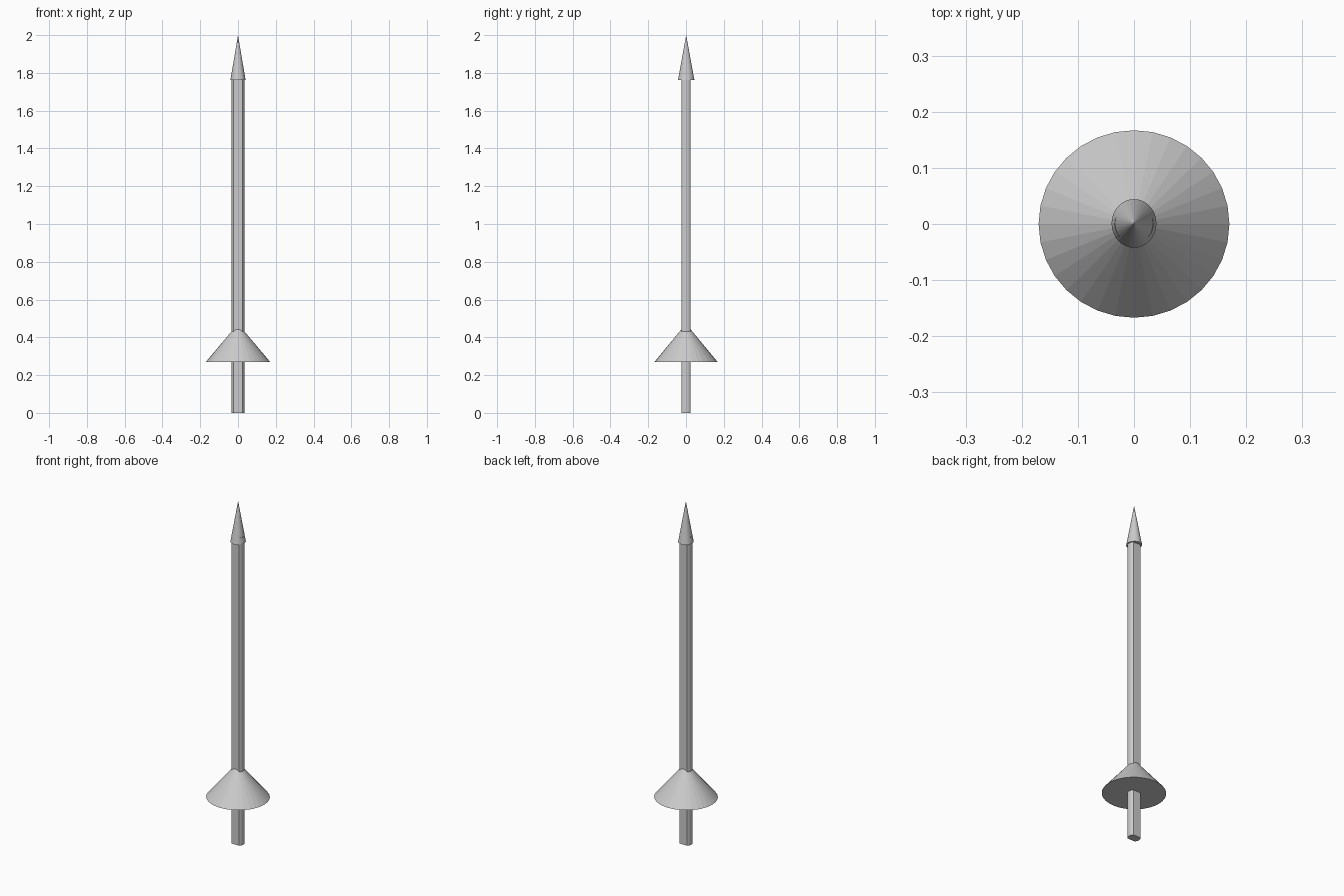
import bpy, bmesh
from math import cos, sin, pi

if "Cube" in bpy.data.objects:
    bpy.data.objects.remove(bpy.data.objects["Cube"])


def finish(name, bm):
    bmesh.ops.recalc_face_normals(bm, faces=bm.faces)
    mesh = bpy.data.meshes.new(name)
    bm.to_mesh(mesh)
    bm.free()
    obj = bpy.data.objects.new(name, mesh)
    bpy.context.collection.objects.link(obj)
    return obj


def cone(name, rx, ry, z0, z1, sides=32):
    # Closed cone with a flat underside
    bm = bmesh.new()
    ring = [bm.verts.new((rx * sin(2 * pi * i / sides), ry * cos(2 * pi * i / sides), z0))
            for i in range(sides)]
    apex = bm.verts.new((0, 0, z1))
    bm.faces.new(ring)
    for i in range(sides):
        bm.faces.new((ring[i], ring[(i + 1) % sides], apex))
    return finish(name, bm)


def shaft(name, r, flat, z0, z1, sides=32):
    # Round bar flattened on its front and back
    bm = bmesh.new()
    ring = []
    for i in range(sides):
        a = 2 * pi * i / sides
        y = max(-flat, min(flat, r * sin(a)))
        ring.append(bm.verts.new((r * cos(a), y, z0)))
    face = bm.faces.new(ring)
    top = bmesh.ops.extrude_face_region(bm, geom=[face], use_keep_orig=True)
    verts = [v for v in top["geom"] if isinstance(v, bmesh.types.BMVert)]
    bmesh.ops.translate(bm, verts=verts, vec=(0, 0, z1 - z0))
    return finish(name, bm)


# Long pole, flared hand guard and pointed tip
shaft("shaft", 0.0345, 0.0243, 0, 1.80)
cone("hand_guard", 0.17, 0.167, 0.27, 0.472)
tip = cone("tip", 0.04, 0.0433, 1.763, 2.0)
tip.location.y = 0.001
